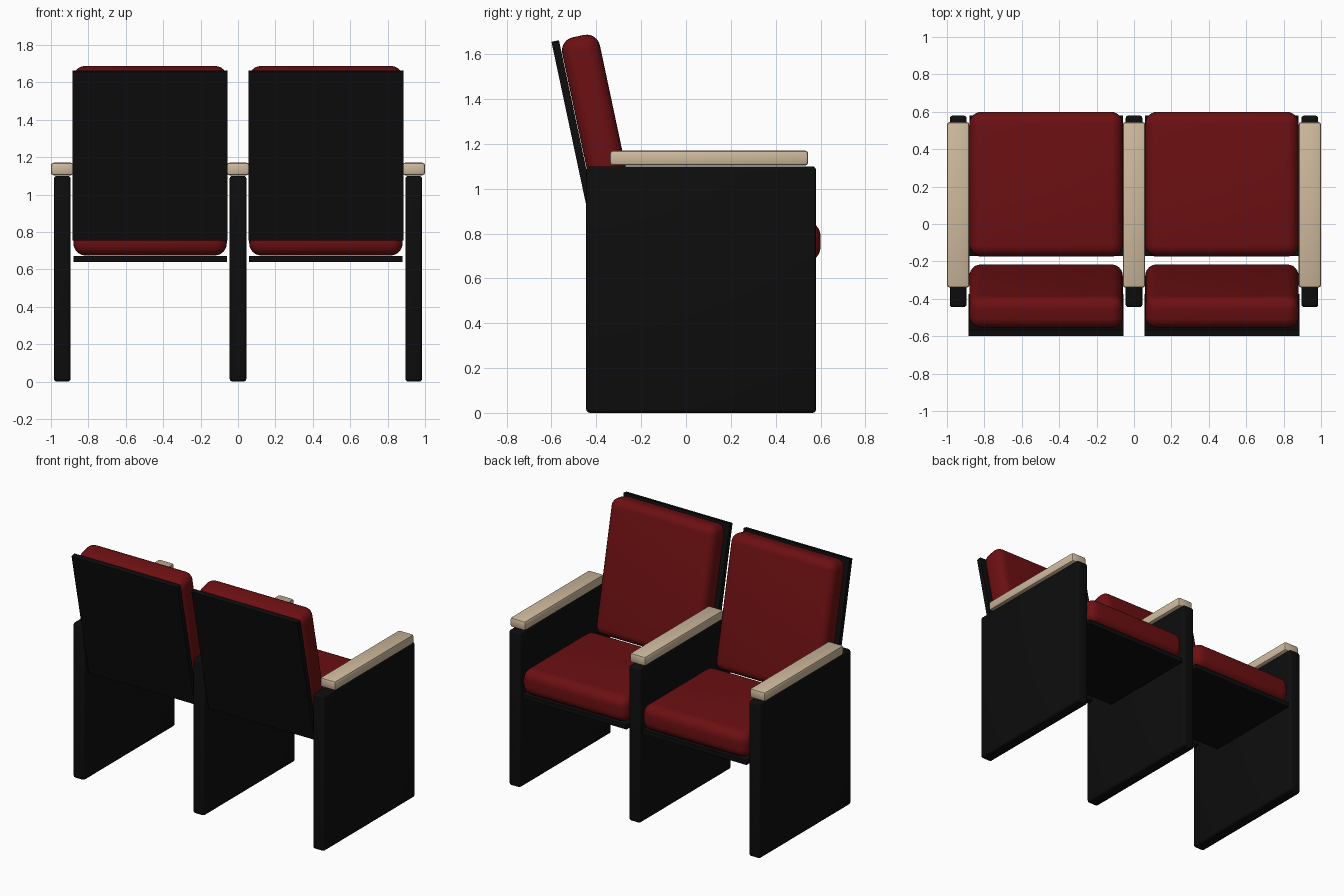
import bpy, math
from mathutils import Matrix, Vector

if "Cube" in bpy.data.objects:
    bpy.data.objects.remove(bpy.data.objects["Cube"])


def material(name, rgb):
    m = bpy.data.materials.new(name)
    m.diffuse_color = (*rgb, 1)
    m.use_nodes = True
    m.node_tree.nodes["Principled BSDF"].inputs["Base Color"].default_value = m.diffuse_color
    return m


BLACK = material("black_panel", (0.004, 0.004, 0.004))
RED = material("red_fabric", (0.15, 0.005, 0.006))
TAN = material("pale_wood", (0.62, 0.49, 0.34))


def box(name, lo, hi, mat, bevel=0.0, segments=3, frame=None):
    """Bevelled box between two corners, optionally placed in a tilted frame."""
    lo, hi = Vector(lo), Vector(hi)
    bpy.ops.mesh.primitive_cube_add(size=1)
    ob = bpy.context.object
    ob.name = name
    size = hi - lo
    ob.data.transform(Matrix.Translation((lo + hi) / 2) @ Matrix.Diagonal((*size, 1)))
    if frame:
        ob.data.transform(frame)
    ob.data.materials.append(mat)
    if bevel:
        mod = ob.modifiers.new("Bevel", "BEVEL")
        mod.width = bevel
        mod.segments = segments
        bpy.ops.object.modifier_apply(modifier=mod.name)
        bpy.ops.object.shade_smooth_by_angle(angle=math.radians(35))
    return ob


# Standing side panels with armrests on top
for label, x in (("left", -0.94), ("middle", 0.0), ("right", 0.94)):
    box(f"{label}_side_panel", (x - 0.045, -0.445, 0), (x + 0.045, 0.58, 1.1), BLACK, 0.016)
    box(f"{label}_armrest", (x - 0.06, -0.34, 1.103), (x + 0.06, 0.545, 1.17), TAN, 0.014, 2)

# Frame of the reclined back: origin at the top rear edge, local z along the back
tilt = Matrix.Translation((0, -0.6, 1.655)) @ Matrix.Rotation(math.radians(12), 4, "X")
L = 0.92

# Two seats
for label, x in (("left", -0.47), ("right", 0.47)):
    a, b = x - 0.41, x + 0.41
    box(f"{label}_seat_base", (a, -0.17, 0.64), (b, 0.58, 0.672), BLACK)
    box(f"{label}_seat_cushion", (a, -0.175, 0.674), (b, 0.6, 0.855), RED, 0.065, 6)
    box(f"{label}_back_shell", (a - 0.005, 0, -L), (b + 0.005, 0.034, 0), BLACK, frame=tilt)
    box(f"{label}_back_cushion", (a, 0.036, -L), (b, 0.208, 0), RED, 0.06, 6, frame=tilt)
